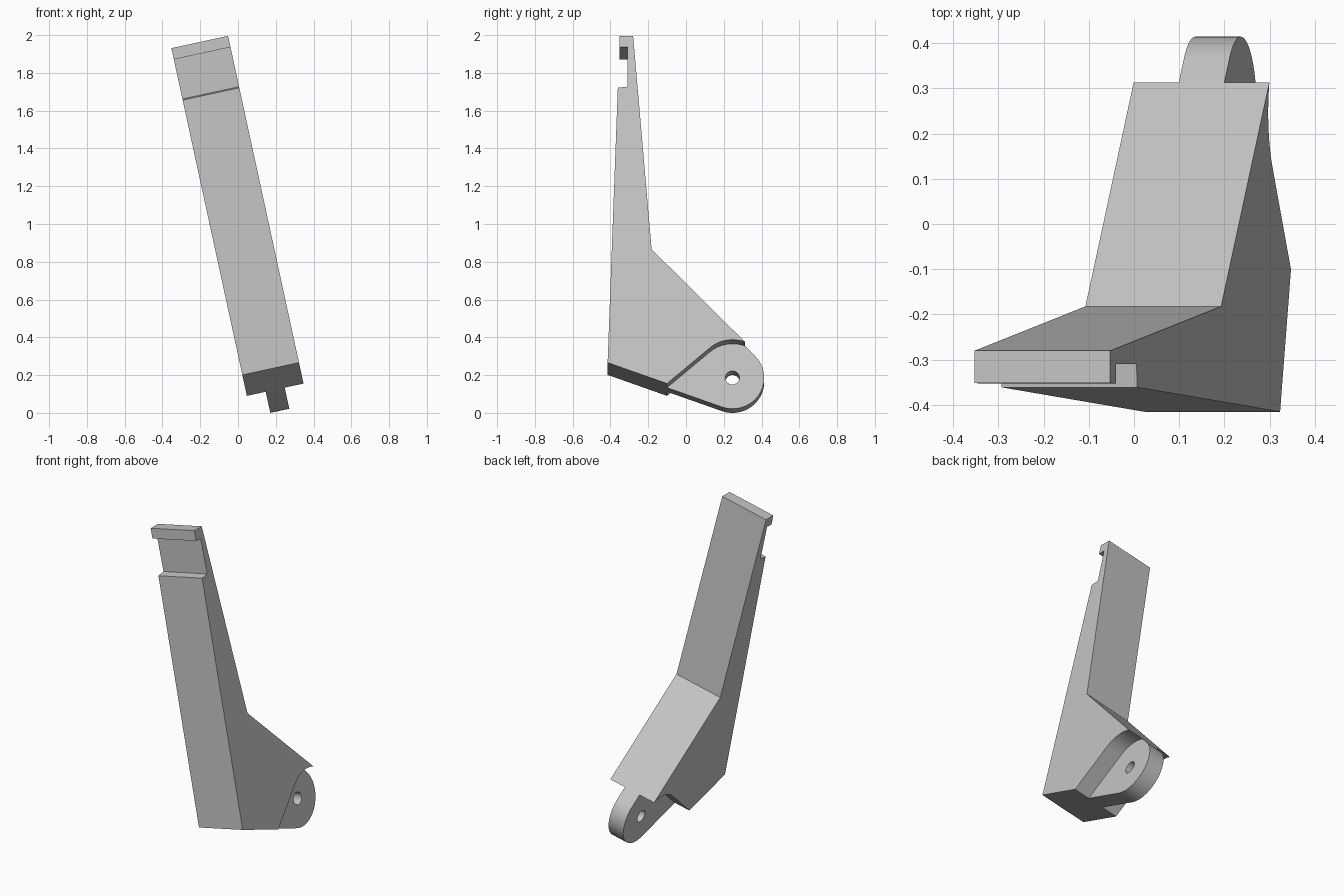
import bpy, bmesh
from math import radians, cos, sin
from mathutils import Matrix

if "Cube" in bpy.data.objects:
    bpy.data.objects.remove(bpy.data.objects["Cube"])

TILT = radians(12.25)
U_MIN, U_MAX = 0.066, 0.373          # full width of the arm
LUG_MIN, LUG_MAX = 0.168, 0.271      # width of the pivot lug
PIVOT = (0.246, 0.136)
LUG_R, CLEAR_R, HOLE_R = 0.168, 0.184, 0.037

grey = bpy.data.materials.new("light grey")
grey.use_nodes = True
grey.diffuse_color = (0.55, 0.55, 0.55, 1)
grey.node_tree.nodes["Principled BSDF"].inputs["Base Color"].default_value = (0.55, 0.55, 0.55, 1)


def arc(radius, start, end, steps):
    """Points in (y, z) on a circle about the pivot, angles in degrees."""
    angles = [radians(start + (end - start) * i / steps) for i in range(steps + 1)]
    return [(PIVOT[0] + radius * cos(a), PIVOT[1] + radius * sin(a)) for a in angles]


def extrude_profile(name, profile, x0, x1):
    """Prism with a (y, z) profile between two x positions."""
    bm = bmesh.new()
    face = bm.faces.new([bm.verts.new((x0, y, z)) for y, z in profile])
    moved = bmesh.ops.extrude_face_region(bm, geom=[face])["geom"]
    verts = [v for v in moved if isinstance(v, bmesh.types.BMVert)]
    bmesh.ops.translate(bm, vec=(x1 - x0, 0, 0), verts=verts)
    bmesh.ops.recalc_face_normals(bm, faces=bm.faces)
    mesh = bpy.data.meshes.new(name)
    bm.to_mesh(mesh)
    bm.free()
    mesh.materials.append(grey)
    obj = bpy.data.objects.new(name, mesh)
    bpy.context.collection.objects.link(obj)
    return obj


def cut(target, cutter):
    cutter.hide_render = True
    mod = target.modifiers.new("cut", "BOOLEAN")
    mod.operation, mod.solver, mod.object = "DIFFERENCE", "EXACT", cutter
    bpy.context.view_layer.objects.active = target
    bpy.ops.object.modifier_apply(modifier=mod.name)
    bpy.data.objects.remove(cutter)


# Arm: tapered upright with a hooked tip and a rounded pivot foot
arm_profile = [
    (-0.415, 0.196), (-0.361, 1.685), (-0.309, 1.691), (-0.309, 1.905),
    (-0.353, 1.905), (-0.351, 1.966), (-0.28, 1.966), (-0.182, 0.81),
] + arc(LUG_R, 44.2, -109.75, 32)
arm = extrude_profile("lever_arm", arm_profile, U_MIN, U_MAX)

# Clearance on both sides of the foot leaves the narrow central lug
clearance = [(-0.12, 0.066)] + arc(CLEAR_R, 130.4, 20, 24) + [(0.6, 0.2), (0.6, -0.2), (-0.1, -0.2)]
cut(arm, extrude_profile("left_clearance", clearance, LUG_MAX, U_MAX + 0.1))
cut(arm, extrude_profile("right_clearance", clearance, U_MIN - 0.1, LUG_MIN))

# Pivot hole
cut(arm, extrude_profile("pivot_hole", arc(HOLE_R, 0, 348.75, 31), U_MIN - 0.1, U_MAX + 0.1))

# Lean the arm sideways and keep sharp edges crisp
arm.data.transform(Matrix.Rotation(-TILT, 4, "Y"))
lowest = min(v.co.z for v in arm.data.vertices)
arm.data.transform(Matrix.Translation((0, 0, -lowest)))
bpy.ops.object.select_all(action="DESELECT")
arm.select_set(True)
bpy.context.view_layer.objects.active = arm
bpy.ops.object.shade_smooth_by_angle(angle=radians(25))
